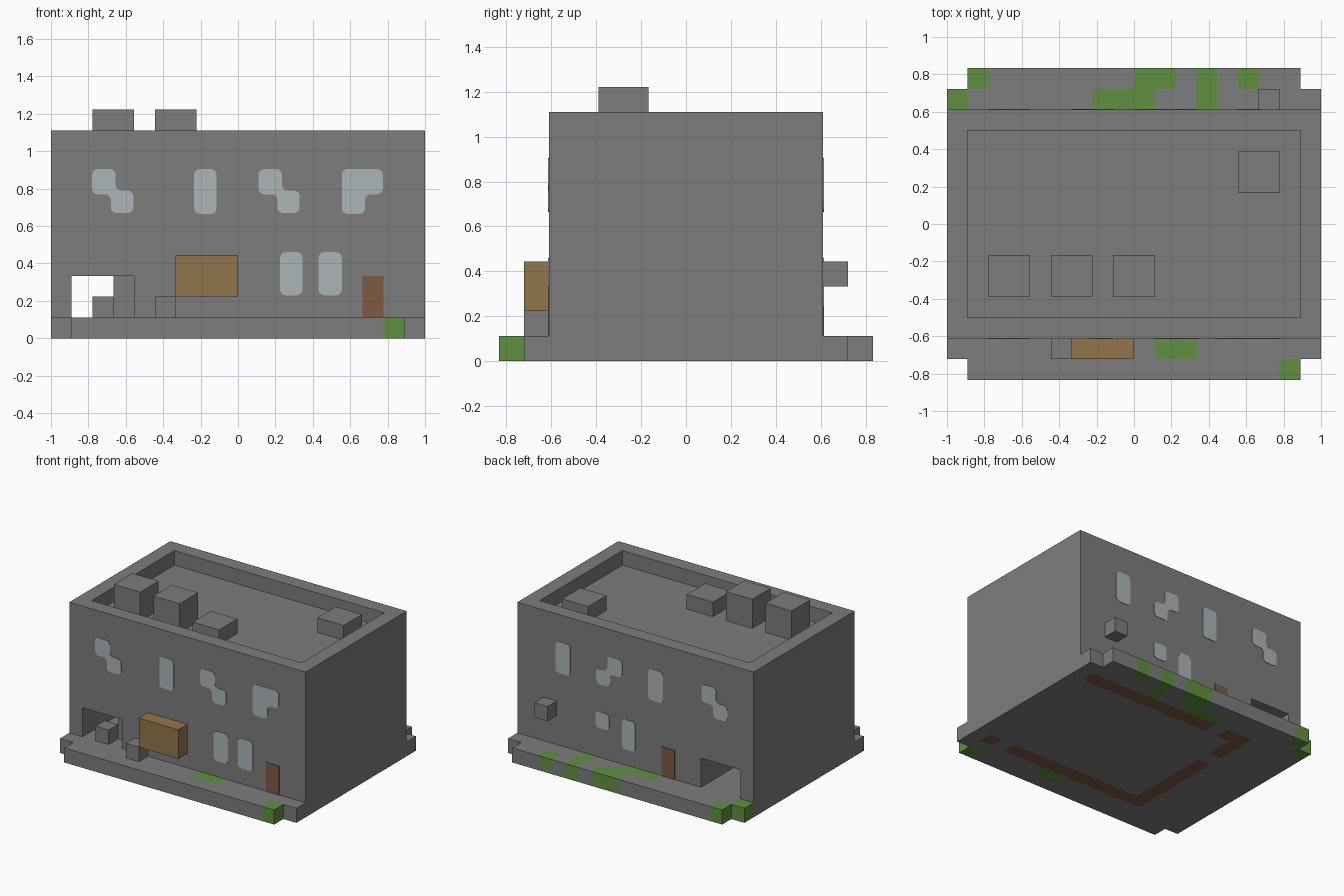
import bpy
import bmesh
from mathutils import Vector

if "Cube" in bpy.data.objects:
    bpy.data.objects.remove(bpy.data.objects["Cube"], do_unlink=True)

U = 1 / 9  # one block of the model's grid


def material(name, rgb):
    m = bpy.data.materials.new(name)
    m.use_nodes = True
    m.diffuse_color = (*rgb, 1)
    m.node_tree.nodes["Principled BSDF"].inputs["Base Color"].default_value = (*rgb, 1)
    return m


grey = material("concrete grey", (0.205, 0.205, 0.205))
green = material("grass green", (0.12, 0.28, 0.053))
glass = material("pale glass", (0.41, 0.46, 0.475))
wood = material("door brown", (0.21, 0.10, 0.055))
tan = material("awning tan", (0.29, 0.18, 0.07))


def finish(name, bm, *mats):
    bmesh.ops.recalc_face_normals(bm, faces=bm.faces)
    me = bpy.data.meshes.new(name)
    bm.to_mesh(me)
    bm.free()
    for m in mats:
        me.materials.append(m)
    ob = bpy.data.objects.new(name, me)
    bpy.context.collection.objects.link(ob)
    return ob


def box(name, lo, hi, mat):
    """Box between two corners given in grid blocks."""
    bm = bmesh.new()
    bmesh.ops.create_cube(bm, size=1)
    lo, hi = Vector(lo) * U, Vector(hi) * U
    for v in bm.verts:
        v.co = (lo + hi) / 2 + Vector(a * b for a, b in zip(v.co, hi - lo))
    return finish(name, bm, mat)


def plate(name, outline, side, mat, radius=0.03):
    """Thin wall plate from an x-z outline; side -1 is front, 1 is back."""
    bm = bmesh.new()
    wall = side * 5.5 * U
    face = bm.faces.new([bm.verts.new((x, wall, z)) for x, z in outline])
    if radius:
        bmesh.ops.bevel(bm, geom=list(bm.verts), offset=radius, segments=4,
                        profile=0.5, affect='VERTICES')
    geom = bmesh.ops.extrude_face_region(bm, geom=list(bm.faces))["geom"]
    for v in geom:
        if isinstance(v, bmesh.types.BMVert):
            v.co.y += side * 0.004
    return finish(name, bm, mat)


def rect(x0, x1, z0, z1):
    return [(x0, z0), (x1, z0), (x1, z1), (x0, z1)]


def stepped(x, d):
    """Two overlapping panes stepping down in direction d."""
    pts = [(0, .905), (.125, .905), (.125, .79), (.22, .79),
           (.22, .67), (.10, .67), (.10, .77), (0, .77)]
    return [(x + d * a, z) for a, z in pts]


def inside(p, areas):
    return any(a < p.x / U < b and c < p.y / U < d for a, b, c, d in areas)


# Pavement slab with notched corners, grass cells and floor markings below
grass = [(-8, -7, 6.5, 7.5), (-9, -8, 5.5, 6.5), (0, 2, 6.5, 7.5), (-2, 1, 5.5, 6.5),
         (3, 4, 5.5, 7.5), (5, 6, 6.5, 7.5), (1, 3, -6.5, -5.5), (7, 8, -7.5, -6.5)]
marks = [(-2, 8, 4.5, 5.5), (-4, -3, 4.5, 5.5), (-5, -4, 2.5, 5.5), (-5, -4, -5.5, 1.5),
         (-5, 6, -5.5, -4.5), (7, 8, -5.5, -4.5)]
bm = bmesh.new()
bmesh.ops.create_grid(bm, x_segments=18, y_segments=15, size=1)
for v in bm.verts:
    v.co.y *= 7.5 * U
corners = [f for f in bm.faces
           if abs(f.calc_center_median().x) > 8 * U and abs(f.calc_center_median().y) > 6.5 * U]
bmesh.ops.delete(bm, geom=corners, context='FACES')
for v in bmesh.ops.extrude_face_region(bm, geom=list(bm.faces))["geom"]:
    if isinstance(v, bmesh.types.BMVert):
        v.co.z = U
bmesh.ops.recalc_face_normals(bm, faces=bm.faces)
for f in bm.faces:
    p = f.calc_center_median() - f.normal * U / 2
    if inside(p, grass):
        f.material_index = 1
    elif f.normal.z < -0.5 and inside(p, marks):
        f.material_index = 2
finish("pavement_slab", bm, grey, green, wood)

# Main block with sunken roof and a passage cut right through
body = box("building_body", (-9, -5.5, 1), (9, 5.5, 10), grey)
for name, lo, hi in [("roof_cutter", (-8, -4.5, 9), (8, 4.5, 11)),
                     ("passage_cutter", (-8, -7, 0.5), (-5, 7, 3))]:
    cutter = box(name, lo, hi, grey)
    cutter.hide_render = True
    cutter.hide_viewport = True
    mod = body.modifiers.new(name, 'BOOLEAN')
    mod.operation = 'DIFFERENCE'
    mod.solver = 'EXACT'
    mod.object = cutter
box("passage_pillar", (-6, -4.5, 1), (-5, -3.5, 3), grey)
box("passage_block", (-7, -5.5, 1), (-6, -4.5, 2), grey)

# Roof units
for i, (x, y, h) in enumerate([(-7, -3.5, 2), (-4, -3.5, 2), (-1, -3.5, 1), (5, 1.5, 1)]):
    box(f"roof_unit_{i + 1}", (x, y, 9), (x + 2, y + 2, 9 + h), grey)

# Wall-mounted boxes
box("front_awning", (-3, -6.5, 2), (0, -5.5, 4), tan)
box("front_crate", (-4, -6.5, 1), (-3, -5.5, 2), grey)
box("back_wall_unit", (6, 5.5, 3), (7, 6.5, 4), grey)

# Windows
corner_pane = [(.555, .905), (.775, .905), (.775, .77), (.68, .77), (.68, .665), (.555, .665)]
windows = {
    -1: [stepped(-.78, 1), rect(-.235, -.115, .665, .905), stepped(.11, 1), corner_pane,
         rect(.225, .345, .23, .46), rect(.43, .555, .23, .46)],
    1: [rect(.55, .675, .665, .905), stepped(.11, 1), rect(-.235, -.11, .665, .905),
        stepped(-.56, -1), rect(.22, .335, .335, .46), rect(0, .11, .23, .46)],
}
for side, outlines in windows.items():
    label = "front" if side < 0 else "back"
    for i, outline in enumerate(outlines):
        plate(f"{label}_window_{i + 1}", outline, side, glass)

# Doors
plate("front_door", rect(6 * U, 7 * U, U, 3 * U), -1, wood, 0)
plate("back_door", rect(-3 * U, -2 * U, U, 3 * U), 1, wood, 0)
